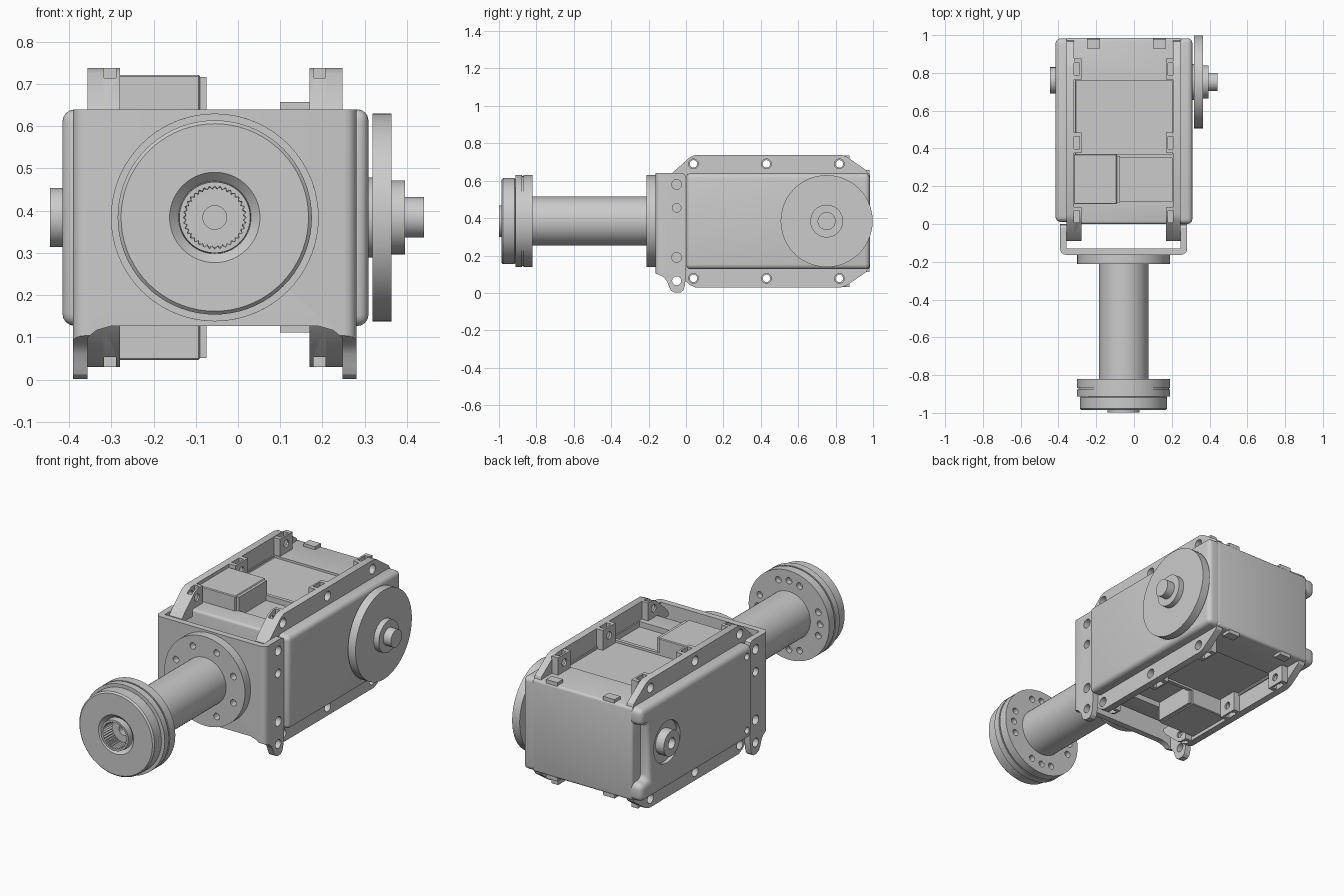
import bpy, bmesh, math
from mathutils import Vector

if "Cube" in bpy.data.objects:
    bpy.data.objects.remove(bpy.data.objects["Cube"])

ZC = 0.384          # common axis height
XC = -0.055         # centre of the body across its width


def to3(axis, u, v, w):
    """(u, v) in the profile plane, w along the axis."""
    return {'x': (w, u, v), 'y': (u, w, v), 'z': (u, v, w)}[axis]


def finish(name, bm, smooth=30):
    bmesh.ops.recalc_face_normals(bm, faces=bm.faces)
    me = bpy.data.meshes.new(name)
    bm.to_mesh(me)
    bm.free()
    ob = bpy.data.objects.new(name, me)
    bpy.context.collection.objects.link(ob)
    shade(ob, smooth)
    return ob


def shade(ob, angle=30):
    bpy.ops.object.select_all(action='DESELECT')
    ob.select_set(True)
    bpy.context.view_layer.objects.active = ob
    bpy.ops.object.shade_smooth_by_angle(angle=math.radians(angle))


def prism(name, axis, pts, a, b, bevel=0, segs=4):
    """Extrude a flat outline along an axis, optionally rounding its edges."""
    bm = bmesh.new()
    lo, hi = [[bm.verts.new(to3(axis, u, v, w)) for u, v in pts] for w in (a, b)]
    n = len(pts)
    bm.faces.new(lo)
    bm.faces.new(hi)
    for i in range(n):
        j = (i + 1) % n
        bm.faces.new((lo[i], lo[j], hi[j], hi[i]))
    bmesh.ops.recalc_face_normals(bm, faces=bm.faces)
    if bevel:
        bmesh.ops.bevel(bm, geom=bm.edges[:], offset=bevel, segments=segs,
                        profile=0.5, affect='EDGES', clamp_overlap=True)
    return finish(name, bm)


def box(name, x, y, z, bevel=0, segs=3):
    return prism(name, 'z', [(x[0], y[0]), (x[1], y[0]), (x[1], y[1]), (x[0], y[1])],
                 z[0], z[1], bevel, segs)


def lathe(name, axis, c, prof, n=48, teeth=()):
    """Revolve (radius, position) points; listed rows get spline teeth."""
    bm = bmesh.new()
    rings = []
    for k, (r, w) in enumerate(prof):
        ring = []
        for i in range(n):
            t = 2 * math.pi * i / n
            rr = r * (0.91 if k in teeth and i % 2 else 1)
            ring.append(bm.verts.new(to3(axis, c[0] + rr * math.cos(t), c[1] + rr * math.sin(t), w)))
        rings.append(ring)
    for p, q in zip(rings, rings[1:]):
        for i in range(n):
            j = (i + 1) % n
            bm.faces.new((p[i], p[j], q[j], q[i]))
    bm.faces.new(rings[0])
    bm.faces.new(rings[-1])
    return finish(name, bm)


def cyl(name, axis, c, r, a, b, n=48):
    return lathe(name, axis, c, [(r, a), (r, b)], n)


def boolean(ob, cutters, op='DIFFERENCE'):
    """Apply each cutter and delete it."""
    for c in cutters:
        m = ob.modifiers.new('cut', 'BOOLEAN')
        m.operation, m.solver, m.object = op, 'EXACT', c
        dg = bpy.context.evaluated_depsgraph_get()
        me = bpy.data.meshes.new_from_object(ob.evaluated_get(dg))
        ob.modifiers.clear()
        ob.data = me
        bpy.data.objects.remove(c)
    shade(ob)


def mz(z):
    return 2 * ZC - z


# Central body with shallow recesses on top and underside
body = box('body', (-0.36, 0.252), (0.0, 0.985), (0.128, 0.64), 0.014)
cuts = []
for f in (lambda z: z, mz):
    for x, y, d in (((-0.31, 0.20), (0.37, 0.76), 0.012), ((-0.09, 0.20), (0.12, 0.35), 0.03)):
        cuts.append(box('cut', x, y, sorted((f(0.64 - d), f(0.7)))))
boolean(body, cuts)

# Connector blocks on top and underside
for label, f in (('top', lambda z: z), ('bottom', mz)):
    box(label + '_connector', (-0.318, -0.09), (0.105, 0.37), sorted((f(0.6), f(0.722))), 0.004, 1)
    box(label + '_connector_face', (-0.10, -0.075), (0.115, 0.36), sorted((f(0.6), f(0.717))))

# Side mounting flanges with screw bosses
half = [(-0.09, 0.62), (-0.07, 0.645), (0.02, 0.725), (0.05, 0.738), (0.83, 0.738), (0.86, 0.728),
        (0.965, 0.655), (0.975, 0.63)]
outline = half + [(y, mz(z)) for y, z in reversed(half)]
front_end = half[:3] + [(0.05, 0.738), (0.09, 0.738), (0.09, 0.60), (-0.09, 0.60)]
HOLES_Y = (0.04, 0.43, 0.82)
for side, s in (('left', -1), ('right', 1)):
    X = lambda d: XC + s * d
    plate = prism(side + '_flange', 'x', outline, X(0.262), X(0.302))
    boolean(plate, [cyl('cut', 'x', (y, f), 0.026, X(0.2), X(0.35), 24)
                    for y in HOLES_Y for f in (0.69, mz(0.69))])
    for label, f in (('top', lambda z: z), ('bottom', mz)):
        for y in HOLES_Y:
            nm = f'{side}_{label}_boss'
            if y < 0.1:
                b = prism(nm, 'x', [(u, f(v)) for u, v in front_end], X(0.224), X(0.263))
            else:
                b = box(nm, sorted((X(0.224), X(0.263))), (y - 0.055, y + 0.055),
                        sorted((f(0.60), f(0.738 if y < 0.8 else 0.735))))
            # nut slot open to the outside and screw hole
            boolean(b, [box('cut', sorted((X(0.234), X(0.27))), (y - 0.032, y + 0.032),
                            sorted((f(0.655), f(0.8)))),
                        cyl('cut', 'x', (y, f(0.69)), 0.02, X(0.2), X(0.3), 20)])

# Clips on the back edge
for x in (-0.25, 0.10):
    for z in (0.645, mz(0.645)):
        box('back_clip', (x, x + 0.07), (0.93, 0.98), (z - 0.012, z + 0.012))

# Rounded side covers
prism('right_cover', 'x', [(0, 0.127), (0.983, 0.127), (0.983, 0.64), (0, 0.64)], 0.20, 0.309, 0.026)
left = prism('left_cover', 'x', [(0.01, 0.127), (0.983, 0.127), (0.983, 0.225), (0.91, 0.225),
                                 (0.91, 0.545), (0.983, 0.545), (0.983, 0.64), (0.01, 0.64)],
             -0.30, -0.416, 0.03)
boolean(left, [cyl('cut', 'x', (0.76, ZC), 0.115, -0.395, -0.5)]
        + [cyl('cut', 'x', (0.06, z), 0.018, -0.39, -0.5, 20) for z in (0.18, mz(0.18))])

# Idler hub on the left, output horn on the right
lathe('idler_hub', 'x', (0.76, ZC), [(0.07, -0.38), (0.07, -0.445), (0.03, -0.445), (0.03, -0.41)])
lathe('output_horn', 'x', (0.752, ZC), [
    (0.095, 0.29), (0.095, 0.318), (0.246, 0.318), (0.246, 0.364), (0.0875, 0.364),
    (0.0875, 0.395), (0.048, 0.395), (0.048, 0.441)])

# U-shaped bracket joining body and arm
R = 0.03
XL, XR, YF, T = -0.391, 0.281, -0.163, 0.034
arc = [(R * (1 - math.cos(t)), R * (1 - math.sin(t))) for t in [math.pi / 8 * k for k in range(5)]]
u_shape = [(XL, 0.0)] + [(XL + a, YF + b) for a, b in arc]
u_shape += [(XR - a, YF + b) for a, b in reversed(arc)] + [(XR, 0.0)]
u_shape += [(XR - T, 0.0), (XR - T, YF + T), (XL + T, YF + T), (XL + T, 0.0)]
bracket = prism('bracket', 'z', u_shape, 0.0, 0.64)
arm_side = [(-0.2, 0.66), (-0.02, 0.66), (-0.02, 0.64), (-0.005, 0.632), (-0.001, 0.62), (-0.001, 0.09),
            (-0.006, 0.04), (-0.014, 0.014), (-0.03, 0.001), (-0.06, 0.001), (-0.08, 0.012),
            (-0.092, 0.035), (-0.1, 0.06), (-0.12, 0.085), (-0.165, 0.105), (-0.2, 0.105)]
boolean(bracket, [prism('cut', 'x', arm_side, -0.6, 0.6)], 'INTERSECT')
low = [(-0.356, -0.1), (-0.356, 0.10), (-0.335, 0.117), (-0.30, 0.127),
       (0.19, 0.127), (0.225, 0.117), (0.246, 0.10), (0.246, -0.1)]
boolean(bracket, [prism('cut', 'y', low, -0.3, 0.1)]
        + [cyl('cut', 'x', (-0.05, z), r, -0.6, 0.6, 24)
           for z, r in ((0.58, 0.026), (0.455, 0.023), (0.19, 0.026), (0.065, 0.024))])


def bolt_holes(ob, angles, a, b):
    boolean(ob, [cyl('cut', 'y', (XC + 0.19 * math.cos(t), ZC + 0.19 * math.sin(t)), 0.018, a, b, 16)
                 for t in map(math.radians, angles)])


# Round mounting plate and arm tube
mount = cyl('mount_plate', 'y', (XC, ZC), 0.246, -0.212, -0.162, 64)
bolt_holes(mount, [22.5 + 45 * k for k in range(8)], -0.25, -0.175)
cyl('arm_tube', 'y', (XC, ZC), 0.131, -0.83, -0.205)

# Stepped end disc with splined socket
end = lathe('end_disc', 'y', (XC, ZC), [
    (0.246, -0.82), (0.246, -0.868), (0.24, -0.868), (0.24, -0.876), (0.246, -0.876), (0.246, -0.912),
    (0.225, -0.912), (0.23, -0.918), (0.23, -0.978), (0.222, -0.986), (0.107, -0.986), (0.086, -0.965),
    (0.084, -0.999), (0.075, -0.999), (0.073, -0.92), (0.028, -0.92), (0.028, -0.88)],
    n=72, teeth=(13, 14))
bolt_holes(end, [a + d for a in (0, 90, 180, 270) for d in (-20, 0, 20)], -0.85, -0.8)
